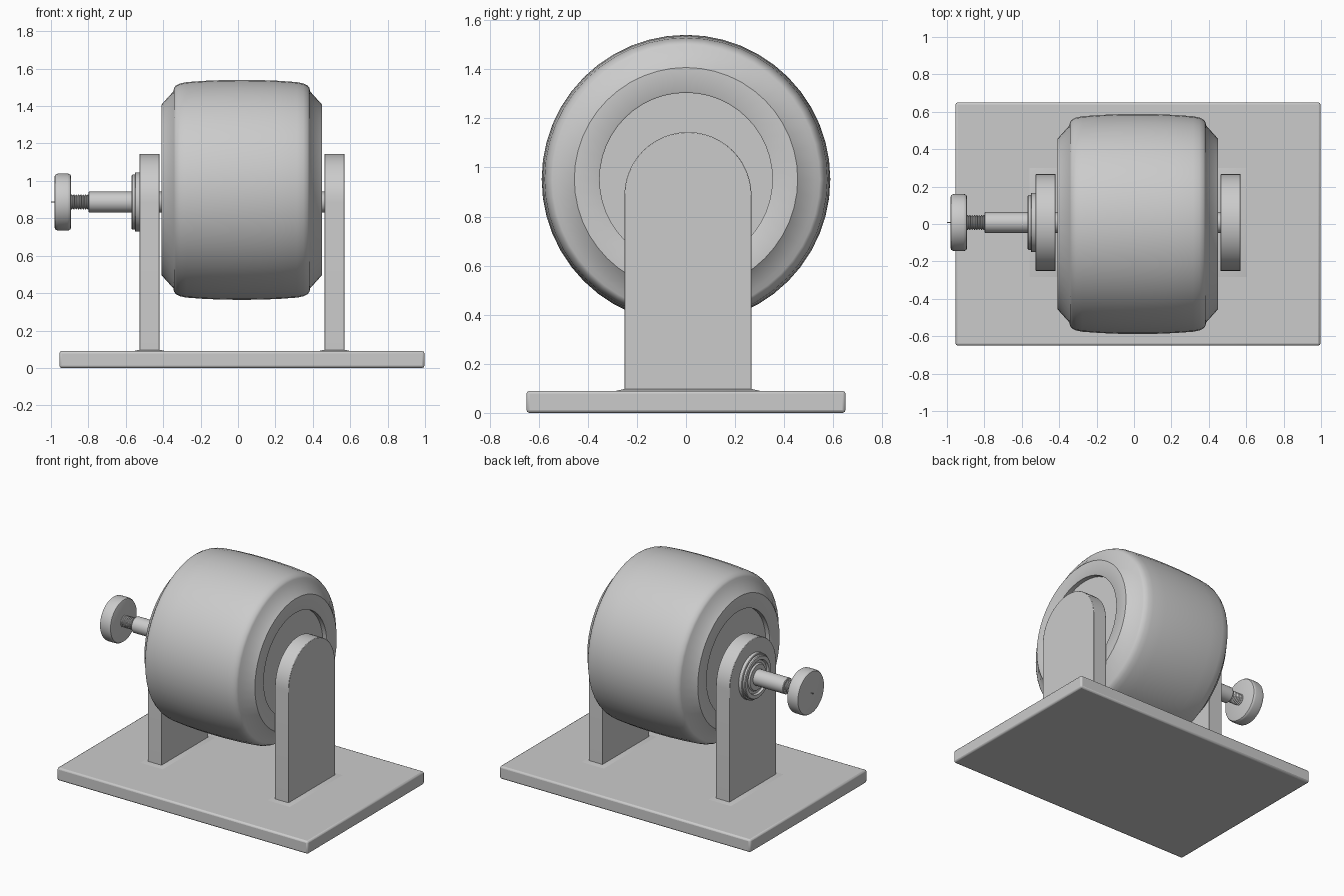
import bpy, bmesh, math
from math import pi, cos, sin

if "Cube" in bpy.data.objects:
    bpy.data.objects.remove(bpy.data.objects["Cube"])


def finish(name, bm, angle=35, bevel=0.0, segs=3):
    bmesh.ops.remove_doubles(bm, verts=bm.verts, dist=1e-5)
    bmesh.ops.recalc_face_normals(bm, faces=bm.faces)
    me = bpy.data.meshes.new(name)
    bm.to_mesh(me)
    bm.free()
    ob = bpy.data.objects.new(name, me)
    bpy.context.collection.objects.link(ob)
    if bevel:
        m = ob.modifiers.new("bevel", 'BEVEL')
        m.width, m.segments, m.limit_method = bevel, segs, 'ANGLE'
    bpy.ops.object.select_all(action='DESELECT')
    ob.select_set(True)
    bpy.context.view_layer.objects.active = ob
    bpy.ops.object.shade_smooth_by_angle(angle=math.radians(angle))
    return ob


def lathe_x(name, profile, y, z, sides=48, angle=35):
    """Revolve (x, radius) points around an axis parallel to x."""
    bm = bmesh.new()
    rings = []
    for x, r in profile:
        if r == 0:
            rings.append([bm.verts.new((x, y, z))] * sides)
        else:
            rings.append([bm.verts.new((x, y + r * cos(2 * pi * i / sides),
                                        z + r * sin(2 * pi * i / sides))) for i in range(sides)])
    for a, b in zip(rings, rings[1:]):
        for i in range(sides):
            j = (i + 1) % sides
            bm.faces.new(list(dict.fromkeys((a[i], a[j], b[j], b[i]))))
    return finish(name, bm, angle)


def prism_x(name, outline, x0, x1, bevel):
    """Extrude a (y, z) outline from x0 to x1."""
    bm = bmesh.new()
    f = bm.faces.new([bm.verts.new((x0, y, z)) for y, z in outline])
    r = bmesh.ops.extrude_face_region(bm, geom=[f])
    vs = [v for v in r["geom"] if isinstance(v, bmesh.types.BMVert)]
    bmesh.ops.translate(bm, verts=vs, vec=(x1 - x0, 0, 0))
    return finish(name, bm, 35, bevel, 2)


AY, AZ = 0.008, 0.887      # axle line
HALF = 0.259               # half width of a post

# base plate
prism_x("base_plate", [(-0.65, 0), (0.65, 0), (0.65, 0.09), (-0.65, 0.09)],
        -0.955, 0.997, 0.012)

# round-topped posts with a thin weld flare at the foot
outline = [(AY - HALF, 0.08), (AY + HALF, 0.08)]
outline += [(AY + HALF * cos(pi * i / 24), 0.885 + HALF * sin(pi * i / 24)) for i in range(25)]
for side, x0, x1 in (("left", -0.526, -0.42), ("right", 0.463, 0.569)):
    prism_x(side + "_post", outline, x0, x1, 0.003)
    bm = bmesh.new()
    bmesh.ops.create_cube(bm, size=1)
    for v in bm.verts:
        top = v.co.z > 0
        grow = 0.002 if top else 0.04
        v.co.x = (x0 + x1) / 2 + math.copysign((x1 - x0) / 2 + grow, v.co.x)
        v.co.y = AY + math.copysign(HALF + grow, v.co.y)
        v.co.z = 0.097 if top else 0.0885
    finish(side + "_post_foot", bm)

# crowned wheel with chamfered shoulders and recessed hub faces
half = [(0.395, 0), (0.395, 0.352), (0.426, 0.352), (0.43, 0.358), (0.43, 0.455),
        (0.366, 0.526), (0.362, 0.545), (0.352, 0.558), (0.33, 0.569),
        (0.296, 0.576), (0.2, 0.583), (0.1, 0.587)]
lathe_x("wheel", [(0.02 - x, r) for x, r in half] + [(0.02, 0.588)]
        + [(0.02 + x, r) for x, r in reversed(half)], 0, 0.952)

# stepped bearing flange on the left post
lathe_x("bearing_flange", [(-0.52, 0), (-0.52, 0.158), (-0.548, 0.158), (-0.552, 0.154),
                           (-0.552, 0.147), (-0.564, 0.147), (-0.569, 0.142), (-0.569, 0.118),
                           (-0.555, 0.112), (-0.555, 0.095), (-0.566, 0.088), (-0.566, 0)], AY, AZ)

# axle shaft running through the posts and wheel
lathe_x("axle", [(-0.80, 0), (-0.80, 0.051), (-0.796, 0.055), (0.50, 0.055), (0.50, 0)],
        AY, AZ, 32)

# threaded stud as stacked ridges
thread = [(-0.90, 0), (-0.90, 0.034)]
for i in range(8):
    x = -0.895 + i * 0.0125
    thread += [(x, 0.034), (x + 0.004, 0.041), (x + 0.0065, 0.041), (x + 0.0105, 0.034)]
lathe_x("threaded_stud", thread + [(-0.79, 0.034), (-0.79, 0)], AY, AZ, 24, 20)

# hand knob with rounded rim and a small centre pin
lathe_x("knob", [(-0.893, 0), (-0.893, 0.138), (-0.896, 0.146), (-0.904, 0.151), (-0.912, 0.152),
                 (-0.962, 0.152), (-0.972, 0.150), (-0.978, 0.145), (-0.98, 0.137), (-0.98, 0)],
        AY, AZ)
lathe_x("knob_pin", [(-0.97, 0), (-0.97, 0.003), (-1.0, 0.003), (-1.0, 0)], AY, AZ, 8)
